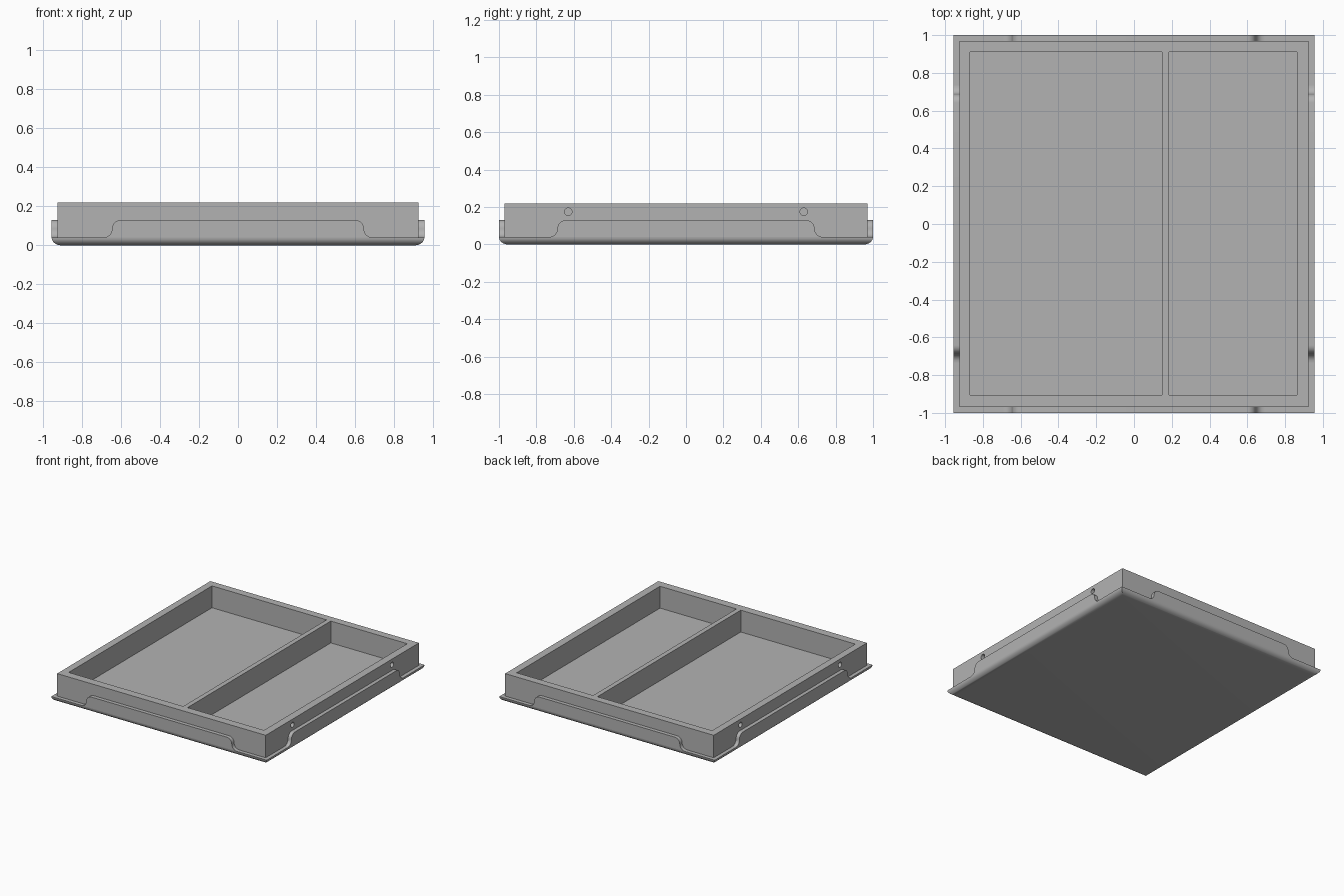
import bpy, bmesh, math
from mathutils import Matrix, Vector

if "Cube" in bpy.data.objects:
    bpy.data.objects.remove(bpy.data.objects["Cube"], do_unlink=True)

GREY = (0.45, 0.45, 0.45, 1)
grey = bpy.data.materials.new("plain grey")
grey.use_nodes = True
grey.diffuse_color = GREY
grey.node_tree.nodes["Principled BSDF"].inputs["Base Color"].default_value = GREY

HX, HY = 0.955, 1.0          # tray half size
WALL = 0.03                  # flange thickness
LIP, FLANGE_TOP, TOP = 0.04, 0.13, 0.22


def finish(name, bm):
    bmesh.ops.recalc_face_normals(bm, faces=bm.faces)
    mesh = bpy.data.meshes.new(name)
    bm.to_mesh(mesh)
    bm.free()
    obj = bpy.data.objects.new(name, mesh)
    bpy.context.collection.objects.link(obj)
    mesh.materials.append(grey)
    return obj


def smooth(obj):
    bpy.ops.object.select_all(action='DESELECT')
    obj.select_set(True)
    bpy.context.view_layer.objects.active = obj
    bpy.ops.object.shade_smooth_by_angle(angle=math.radians(30))


def add_box(bm, low, high):
    low, high = Vector(low), Vector(high)
    bmesh.ops.create_cube(bm, size=1, matrix=Matrix.Translation((low + high) / 2)
                          @ Matrix.Diagonal((*(high - low), 1)))


# Tray base: square rings following a rounded lower edge
bm = bmesh.new()
rings = []
for i in range(9):
    a = math.pi / 2 * i / 8
    inset = 0.05 * (1 - math.sin(a))
    z = LIP * (1 - math.cos(a))
    rings.append([bm.verts.new((sx * (HX - inset), sy * (HY - inset), z))
                  for sx, sy in ((-1, -1), (1, -1), (1, 1), (-1, 1))])
for lower, upper in zip(rings, rings[1:]):
    for k in range(4):
        n = (k + 1) % 4
        bm.faces.new((lower[k], lower[n], upper[n], upper[k]))
bm.faces.new(rings[0])
bm.faces.new(rings[-1])
smooth(finish("tray_base", bm))


# Flanges: S-shaped ends made of two quarter arcs, extruded inward
def flange(name, half_top, distance, turn):
    r = (FLANGE_TOP - LIP) / 2
    end = []
    for i in range(9):
        a = math.pi / 2 * i / 8
        end.append((half_top + r * math.sin(a), FLANGE_TOP - r + r * math.cos(a)))
    for i in range(1, 9):
        a = math.pi / 2 * i / 8
        end.append((half_top + 2 * r - r * math.cos(a), LIP + r - r * math.sin(a)))
    outline = end + [(-x, z) for x, z in reversed(end)]
    bm = bmesh.new()
    face = bm.faces.new([bm.verts.new((x, -distance, z)) for x, z in outline])
    new = bmesh.ops.extrude_face_region(bm, geom=[face])["geom"]
    bmesh.ops.translate(bm, vec=(0, WALL, 0),
                        verts=[g for g in new if isinstance(g, bmesh.types.BMVert)])
    bmesh.ops.transform(bm, matrix=Matrix.Rotation(turn, 4, 'Z'), verts=bm.verts)
    smooth(finish(name, bm))


flange("front_flange", 0.6, HY, 0)
flange("back_flange", 0.6, HY, math.pi)
flange("left_flange", 0.642, HX, math.pi / 2)
flange("right_flange", 0.642, HX, -math.pi / 2)

# Inner box with two compartments and blind side holes
bm = bmesh.new()
add_box(bm, (-HX + WALL, -HY + WALL, LIP - 0.01), (HX - WALL, HY - WALL, TOP))
box = finish("divided_box", bm)

bm = bmesh.new()
for x0, x1 in ((-0.868, 0.148), (0.186, 0.864)):
    add_box(bm, (x0, -0.905, 0.045), (x1, 0.91, TOP + 0.1))
for sx in (-1, 1):
    for sy in (-1, 1):
        place = Matrix.Translation((sx * (HX - WALL), sy * 0.63, 0.175))
        bmesh.ops.create_cone(bm, cap_ends=True, segments=24, radius1=0.02,
                              radius2=0.02, depth=0.06,
                              matrix=place @ Matrix.Rotation(math.pi / 2, 4, 'Y'))
cutter = finish("cutter", bm)
cutter.hide_render = True

cut = box.modifiers.new("compartments", 'BOOLEAN')
cut.operation = 'DIFFERENCE'
cut.solver = 'EXACT'
cut.object = cutter
smooth(box)
bpy.ops.object.modifier_apply(modifier=cut.name)
bpy.data.objects.remove(cutter, do_unlink=True)
